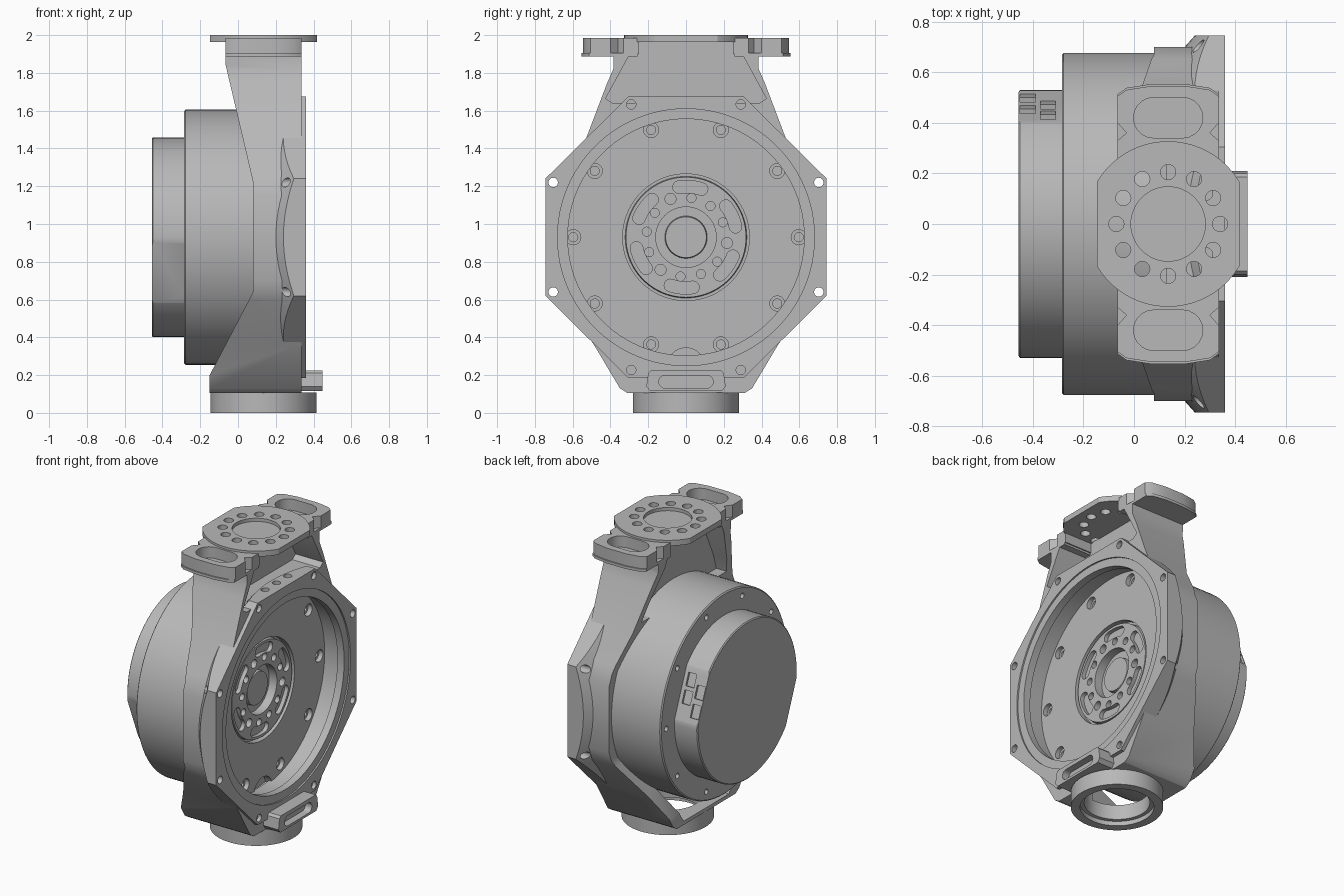
import bpy, bmesh, math
from mathutils import Vector, Matrix

if "Cube" in bpy.data.objects:
    bpy.data.objects.remove(bpy.data.objects["Cube"])

grey = bpy.data.materials.new("plain grey")
grey.use_nodes = True
COL = (0.48, 0.48, 0.48, 1)
grey.diffuse_color = COL
grey.node_tree.nodes["Principled BSDF"].inputs["Base Color"].default_value = COL

ZC = 0.93      # height of the drive axis
XC = 0.135     # x of the vertical axis
FACE = 0.185   # x of the recessed motor face


def finish(name, bm):
    bmesh.ops.recalc_face_normals(bm, faces=bm.faces)
    me = bpy.data.meshes.new(name)
    bm.to_mesh(me)
    bm.free()
    me.materials.append(grey)
    ob = bpy.data.objects.new(name, me)
    bpy.context.collection.objects.link(ob)
    return ob


def prism(name, pts, lo, hi, axis, scale_lo=1.0, centre=(0, 0)):
    """Extrude a 2D outline along an axis, optionally tapered at the low end."""
    place = {"X": lambda u, v, t: (t, u, v),
             "Y": lambda u, v, t: (u, t, v),
             "Z": lambda u, v, t: (u, v, t)}[axis]
    bm = bmesh.new()
    cu, cv = centre
    a = [bm.verts.new(place(cu + (u - cu) * scale_lo, cv + (v - cv) * scale_lo, lo)) for u, v in pts]
    b = [bm.verts.new(place(u, v, hi)) for u, v in pts]
    n = len(pts)
    bm.faces.new(a)
    bm.faces.new(b)
    for i in range(n):
        j = (i + 1) % n
        bm.faces.new((a[i], a[j], b[j], b[i]))
    return finish(name, bm)


def circle(u, v, r, n=24):
    return [(u + r * math.cos(k * math.tau / n), v + r * math.sin(k * math.tau / n)) for k in range(n)]


def polar(r, deg, u=0.0, v=ZC):
    t = math.radians(deg)
    return u + r * math.cos(t), v + r * math.sin(t)


def mirrored(half):
    """Close a right-hand outline with its mirror image."""
    return half + [(-u, v) for u, v in reversed(half)]


def stadium(u, v, length, r, n=10):
    pts = []
    for side, start in ((1, -90), (-1, 90)):
        pts += [polar(r, start + 180 * k / n, u + side * length, v) for k in range(n + 1)]
    return pts


def arc_slot(r, deg, spread, w, n=8):
    a0, a1 = deg - spread, deg + spread
    pts = [polar(r + w, a0 + (a1 - a0) * k / n) for k in range(n + 1)]
    pts += [polar(w, a1 + 180 * k / n, *polar(r, a1)) for k in range(1, n)]
    pts += [polar(r - w, a1 - (a1 - a0) * k / n) for k in range(n + 1)]
    pts += [polar(w, a0 + 180 + 180 * k / n, *polar(r, a0)) for k in range(1, n)]
    return pts


def boolean(target, tools, op="DIFFERENCE"):
    for tool in tools:
        mod = target.modifiers.new("cut", "BOOLEAN")
        mod.operation, mod.solver, mod.object = op, "EXACT", tool
        bpy.context.view_layer.objects.active = target
        bpy.ops.object.modifier_apply(modifier=mod.name)
        bpy.data.objects.remove(tool)


def drill(target, spots, r, lo, hi, axis="X", n=20):
    boolean(target, [prism("cutter", circle(u, v, r, n), lo, hi, axis) for u, v in spots])


def lathe(name, profile, n=96):
    """Spin an (x, radius) profile about the drive axis."""
    bm = bmesh.new()
    vs = [bm.verts.new((x, 0, ZC + r)) for x, r in profile]
    edges = [bm.edges.new(p) for p in zip(vs, vs[1:])]
    bmesh.ops.spin(bm, geom=vs + edges, cent=(0, 0, ZC), axis=(1, 0, 0),
                   angle=math.tau, steps=n, use_duplicate=False)
    bmesh.ops.remove_doubles(bm, verts=bm.verts, dist=1e-4)
    return finish(name, bm)


# Motor drum with stepped output hub
motor = lathe("motor_drum", [
    (-0.285, 0), (-0.285, 0.668), (-0.278, 0.676), (FACE, 0.676), (FACE, 0.335),
    (FACE - 0.04, 0.335), (FACE - 0.04, 0.322), (FACE - 0.008, 0.318), (FACE - 0.008, 0.16),
    (FACE - 0.065, 0.16), (FACE - 0.065, 0.112), (FACE - 0.04, 0.108), (FACE - 0.04, 0)])
ring = [polar(0.597, 36 * k) for k in range(10)]
drill(motor, ring, 0.04, FACE - 0.03, 0.3)
drill(motor, ring, 0.024, FACE - 0.08, FACE)
drill(motor, [polar(0.21, 22 + 30 * k) for k in range(12) if k % 4 != 3], 0.024, FACE - 0.05, 0.3)
drill(motor, [polar(0.219, 112 + 120 * k) for k in range(3)], 0.029, FACE - 0.05, 0.3)
boolean(motor, [prism("cutter", arc_slot(0.268, 25 + 60 * k, 13, 0.033), FACE - 0.035, 0.3, "X")
                for k in range(6)])
drill(motor, [(0, 0.245)], 0.1, FACE - 0.05, 0.3)
drill(motor, [polar(0.615, 36 * k) for k in range(10)], 0.018, -0.32, -0.25)

# Rear cover with two slanted flats
TILT = 22
cover = lathe("rear_cover", [(-0.28, 0), (-0.28, 0.529), (-0.45, 0.529), (-0.456, 0.522), (-0.456, 0)])
for side in (0, 180):
    t = math.radians(TILT + side)
    normal = Vector((0, math.cos(t), math.sin(t)))
    bm = bmesh.new()
    bmesh.ops.create_cube(bm, size=1, matrix=Matrix.Translation(Vector((-0.4, 0, ZC)) + normal * 1.0)
                          @ Matrix.Rotation(t, 4, "X"))
    boolean(cover, [finish("cutter", bm)])

# Cable sockets on the upper flat
for x, along in ((-0.42, -0.09), (-0.42, 0.03), (-0.34, -0.02), (-0.34, 0.09)):
    t = math.radians(TILT)
    bm = bmesh.new()
    bmesh.ops.create_cube(bm, size=1)
    bmesh.ops.scale(bm, vec=(0.06, 0.03, 0.085), verts=bm.verts)
    spot = Vector((x, 0.5 * math.cos(t) - along * math.sin(t), ZC + 0.5 * math.sin(t) + along * math.cos(t)))
    bmesh.ops.transform(bm, matrix=Matrix.Translation(spot) @ Matrix.Rotation(t, 4, "X"), verts=bm.verts)
    boolean(cover, [finish("cutter", bm)])

# Yoke: front outline crossed with side outline, then hollowed
yoke = prism("yoke", mirrored([
    (0.31, 0.105), (0.35, 0.13), (0.49, 0.365), (0.66, 0.6), (0.70, 0.7), (0.70, 1.15),
    (0.65, 1.27), (0.53, 1.45), (0.42, 1.74), (0.385, 1.82), (0.385, 1.89), (0.33, 1.9), (0.33, 1.968)]),
    -0.2, 0.4, "X")
side = prism("cutter", [
    (-0.15, 0), (-0.15, 0.2), (0.08, 0.64), (0.08, 1.22), (-0.065, 1.84), (-0.065, 2.1),
    (0.335, 2.1), (0.335, 0)], -1, 1, "Y")
boolean(yoke, [side], "INTERSECT")
boolean(yoke, [
    prism("cutter", mirrored([(0.45, 1.50), (0.42, 1.60), (0.26, 1.95), (0.25, 2.0)]), -0.3, 0.09, "X"),
    prism("cutter", mirrored([(0.39, 1.64), (0.425, 1.665), (0.27, 1.95), (0.26, 2.0)]), 0.13, 0.5, "X"),
    prism("cutter", mirrored([(0.24, 0.13), (0.42, 0.42)]), -0.3, FACE - 0.02, "X"),
    prism("cutter", circle(XC, 0, 0.2, 48), -0.1, 0.23, "Z")])

# Octagonal flange and its pad, rounded off behind by a cone
octagon = mirrored([(0.305, 0.185), (0.745, 0.62), (0.745, 1.24), (0.305, 1.675)])
pad = prism("flange_pad", octagon, 0.1, 0.339, "X")
boolean(pad, [prism("cutter", circle(0, ZC, 0.857, 96), 0.18, 0.34, "X", 0.79, (0, ZC))], "INTERSECT")
flange = prism("octagon_flange", octagon, 0.338, 0.36, "X")

# Motor bore with a narrower lip, fixing holes and ledge holes
corners = [(s * y, ZC + t * z) for s in (1, -1) for t in (1, -1) for y, z in ((0.703, 0.29), (0.29, 0.703))]
for part in (yoke, pad, flange):
    drill(part, [(0, ZC)], 0.626, 0.25, 0.5, n=96)
for part in (yoke, pad):
    drill(part, [(0, ZC)], 0.655, 0.12, 0.3, n=96)
    drill(part, [(0.285, y) for y in (-0.12, 0, 0.12)], 0.026, 1.61, 1.75, "Z")
for part in (pad, flange):
    drill(part, corners, 0.025, 0.1, 0.5)
boolean(flange, [prism("cutter", circle(0, ZC, 0.68, 96), 0.35, 0.5, "X")])

# Base collar
collar = prism("base_collar", circle(XC, 0, 0.281, 72), 0, 0.107, "Z")
boolean(collar, [prism("cutter", circle(XC, 0, 0.2, 48), -0.1, 0.3, "Z"),
                 prism("cutter", circle(XC, 0, 0.225, 48), -0.1, 0.03, "Z")])

# Slotted lug at the foot
lug = prism("foot_lug", mirrored([(0.19, 0.115), (0.21, 0.14), (0.2, 0.21), (0.185, 0.225)]), 0.3, 0.448, "X")
boolean(lug, [prism("cutter", stadium(0, 0.165, 0.11, 0.034), 0.4, 0.6, "X")])

# Ears with oval pockets and a narrow neck
for sign, label in ((1, "rear"), (-1, "front")):
    half = [(0.2, 0.40), (0.2, 0.505), (0.165, 0.53), (0.07, 0.545)]
    neck = [(0.2, 0.25), (0.2, 0.33), (0.165, 0.36)]
    outline = [(XC + u, sign * v) for u, v in mirrored(neck + half)]
    ear = prism(label + "_ear", outline, 1.9, 1.985, "Z")
    boolean(ear, [prism("cutter", stadium(XC, sign * 0.42, 0.057, 0.08), 1.91, 2.1, "Z")])
    lip = [(XC + u, sign * (v + 0.008)) for u, v in mirrored([(0.2, 0.25)] + half)]
    prism(label + "_ear_lip", lip, 1.887, 1.905, "Z")

# Top mounting plate with trimmed sides, a bolt circle and a shallow centre recess
bulge = math.degrees(math.acos(0.282 / 0.327))
rim = [polar(0.327, base + bulge + (180 - 2 * bulge) * k / 36, XC, 0) for base in (0, 180) for k in range(37)]
plate = prism("top_plate", rim, 1.963, 2.0, "Z")
boolean(plate, [prism("cutter", circle(XC, 0, 0.147, 48), 1.978, 2.1, "Z")])
drill(plate, [polar(0.205, 30 * k, XC, 0) for k in range(12)], 0.03, 1.9, 2.1, "Z")

# Smooth round surfaces, keep edges crisp
bpy.ops.object.select_all(action="DESELECT")
for ob in bpy.context.collection.objects:
    if ob.type == "MESH" and grey.name in ob.data.materials:
        ob.select_set(True)
        bpy.context.view_layer.objects.active = ob
bpy.ops.object.shade_smooth_by_angle(angle=math.radians(28))
